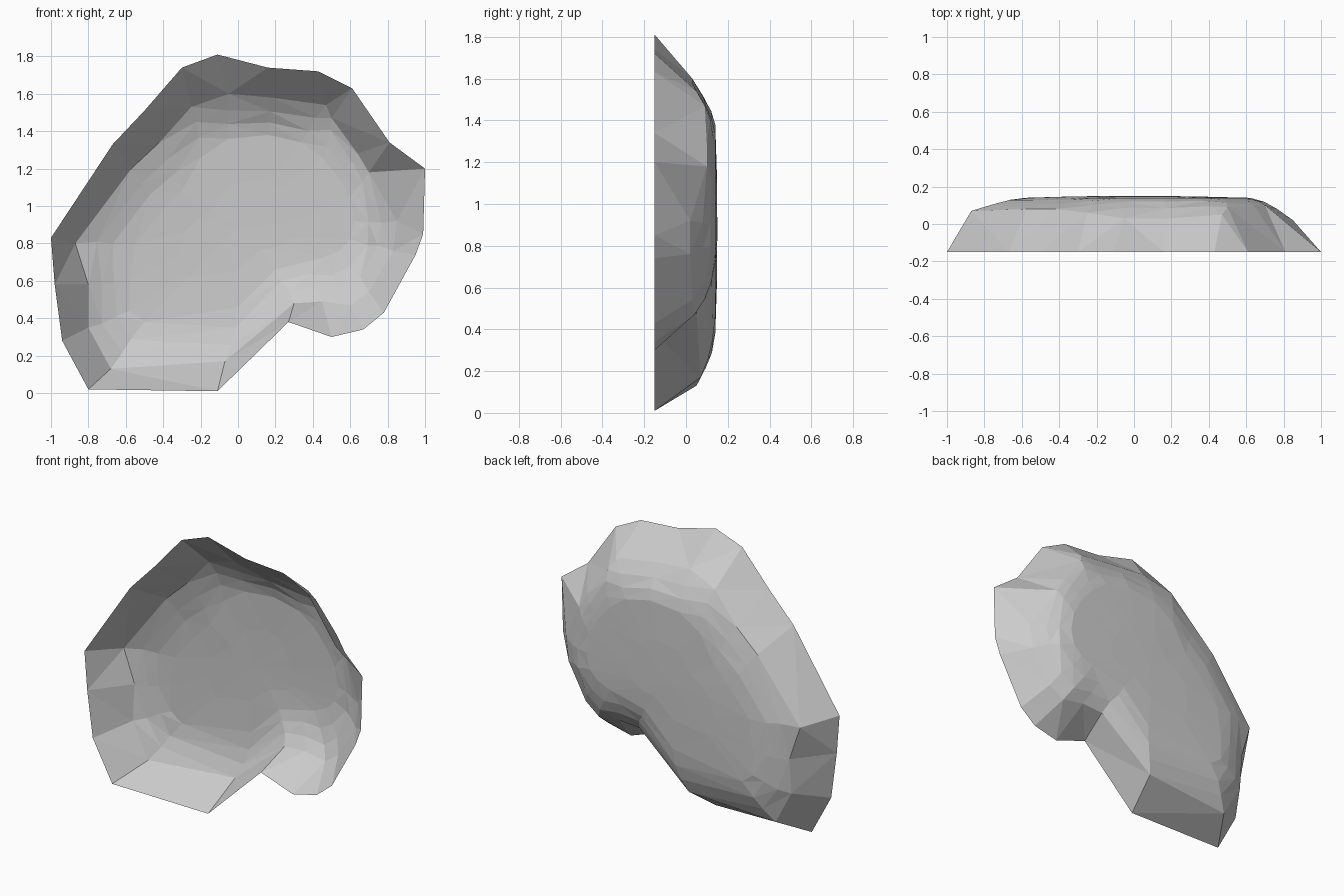
import bpy
import bmesh
import random
from mathutils import Vector

random.seed(4)

cube = bpy.data.objects.get("Cube")
if cube:
    bpy.data.objects.remove(cube, do_unlink=True)


def points(pairs, depth=None):
    """Turn (x, z) or (x, z, y) tuples in hundredths into vectors."""
    return [Vector((p[0], p[2] if depth is None else depth, p[1])) / 100 for p in pairs]


def blend(ring_a, ring_b, across, deep, jitter=0.0):
    """Ring between two others, with its own depth ratio for a rounded profile."""
    result = []
    for a, b in zip(ring_a, ring_b):
        p = a.lerp(b, across)
        p.y = a.y + (b.y - a.y) * deep
        p.x += random.uniform(-jitter, jitter)
        p.z += random.uniform(-jitter, jitter)
        result.append(p)
    return result


# Open rim at the front
rim = points([
    (-11, 181), (16, 174), (43, 172), (61, 163), (81, 134), (100, 120), (99, 85),
    (95, 74), (78, 43), (67, 34), (50, 30), (27, 38), (-11, 1), (-80, 2), (-94, 28),
    (-98, 58), (-100, 83), (-67, 133), (-50, 151), (-30, 174)], depth=-15)

# Crease where the steep wall turns towards the flat back
shoulder = points([
    (-5, 160, 3), (18, 158, 3), (47, 154, 5), (50, 147, 9), (64, 128, 10),
    (70, 118, 10), (85, 92, 2), (83, 76, 2), (70, 54, 3), (60, 47, 4),
    (45, 49, 5), (30, 48, 5), (-7, 17, 7), (-68, 13, 5), (-80, 35, 6),
    (-80, 58, 8), (-87, 80, 7), (-57, 120, 8), (-42, 134, 8), (-25, 153, 6)])

# Edge of the flat back
floor = points([
    (-5, 136), (16, 138), (34, 134), (45, 126), (54, 115), (60, 104), (62, 92),
    (60, 82), (54, 76), (45, 72), (36, 70), (20, 66), (0, 46), (-50, 38), (-58, 44),
    (-58, 60), (-55, 80), (-40, 98), (-30, 108), (-20, 126)], depth=14)

centre = Vector((0, 0.15, 0.88))
rings = [
    rim,
    shoulder,
    blend(shoulder, floor, 0.33, 0.5, 0.012),
    blend(shoulder, floor, 0.66, 0.82, 0.015),
    floor,
    blend(floor, [centre] * len(floor), 0.5, 0.8, 0.02),
]

# Loft the rings into one faceted shell
bm = bmesh.new()
loops = [[bm.verts.new(p) for p in ring] for ring in rings]
count = len(rim)
for outer, inner in zip(loops, loops[1:]):
    for i in range(count):
        j = (i + 1) % count
        bm.faces.new((outer[i], outer[j], inner[j], inner[i]))
tip = bm.verts.new(centre)
for i in range(count):
    bm.faces.new((loops[-1][i], loops[-1][(i + 1) % count], tip))
bmesh.ops.triangulate(bm, faces=bm.faces[:], quad_method="SHORT_EDGE")
bmesh.ops.recalc_face_normals(bm, faces=bm.faces[:])
if sum(f.normal.y for f in bm.faces) < 0:
    bmesh.ops.reverse_faces(bm, faces=bm.faces[:])

mesh = bpy.data.meshes.new("rock_shell")
bm.to_mesh(mesh)
bm.free()

# Plain grey stone
stone = bpy.data.materials.new("stone_grey")
stone.use_nodes = True
grey = (0.6, 0.6, 0.6, 1)
stone.diffuse_color = grey
stone.node_tree.nodes["Principled BSDF"].inputs["Base Color"].default_value = grey
mesh.materials.append(stone)

shell = bpy.data.objects.new("rock_shell", mesh)
bpy.context.collection.objects.link(shell)
